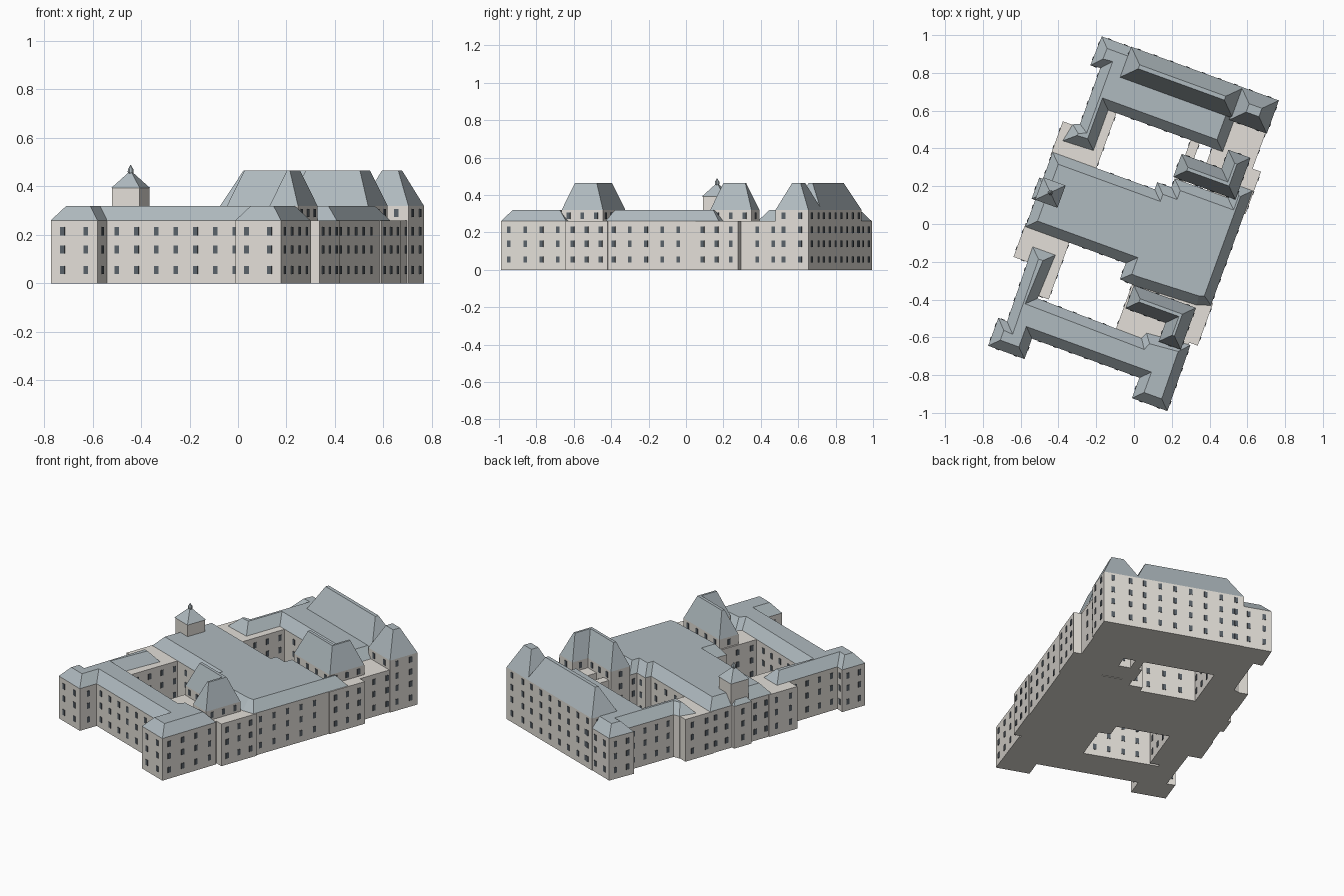
import bpy, bmesh, math
from mathutils import Vector

if "Cube" in bpy.data.objects:
    bpy.data.objects.remove(bpy.data.objects["Cube"])

ANG = math.radians(-20)
CA, SA = math.cos(ANG), math.sin(ANG)
EAVE, FLAT, RIDGE = 0.26, 0.32, 0.465


def world(u, v, z):
    return Vector((u * CA - v * SA, u * SA + v * CA, z))


def material(name, rgb):
    m = bpy.data.materials.new(name)
    m.diffuse_color = (*rgb, 1)
    m.use_nodes = True
    m.node_tree.nodes["Principled BSDF"].inputs["Base Color"].default_value = m.diffuse_color
    return m


WALL = material("stone", (0.77, 0.74, 0.69))
ROOF = material("slate", (0.43, 0.49, 0.52))
DARK = material("glass", (0.10, 0.12, 0.14))


def finish(bm, name, mat):
    bmesh.ops.recalc_face_normals(bm, faces=bm.faces)
    me = bpy.data.meshes.new(name)
    bm.to_mesh(me)
    bm.free()
    me.materials.append(mat)
    ob = bpy.data.objects.new(name, me)
    bpy.context.collection.objects.link(ob)


def loft(name, rings, mat):
    """Closed solid through rings of (polygon, z)."""
    bm = bmesh.new()
    loops = [[bm.verts.new(world(u, v, z)) for u, v in poly] for poly, z in rings]
    for a, b in zip(loops, loops[1:]):
        n = len(a)
        for i in range(n):
            bm.faces.new((a[i], a[(i + 1) % n], b[(i + 1) % n], b[i]))
    bm.faces.new(loops[0][::-1])
    bm.faces.new(loops[-1])
    finish(bm, name, mat)


def rect(u0, u1, v0, v1):
    return [(u0, v0), (u1, v0), (u1, v1), (u0, v1)]


def flip(poly):
    return [(u, -v) for u, v in reversed(poly)]


def inset(poly, d):
    """Mitred inward offset of a counter-clockwise polygon."""
    out = []
    for i, p in enumerate(poly):
        p = Vector(p)
        e1 = (p - Vector(poly[i - 1])).normalized()
        e2 = (Vector(poly[(i + 1) % len(poly)]) - p).normalized()
        n1, n2 = Vector((-e1.y, e1.x)), Vector((-e2.y, e2.x))
        out.append(tuple(p + (n1 + n2) * d / (1 + n1.dot(n2))))
    return out


def inside(p, poly):
    hit = False
    for i, (x1, y1) in enumerate(poly):
        x0, y0 = poly[i - 1]
        if (y0 > p[1]) != (y1 > p[1]) and p[0] < (x1 - x0) * (p[1] - y0) / (y1 - y0) + x0:
            hit = not hit
    return hit


solids = []


def block(name, poly, top, roof_top=None, slope=0.05):
    """Walls, with an optional hipped roof flattened at the top."""
    loft(name + "_walls", [(poly, 0), (poly, top)], WALL)
    solids.append((poly, top))
    if roof_top:
        loft(name + "_roof", [(poly, top), (inset(poly, slope), roof_top)], ROOF)


# Main low ranges
north = [(.31, .52), (.31, .872), (-.50, .875), (-.505, .71), (-.45, .715), (-.45, .40),
         (-.485, .385), (-.505, .285), (-.335, .292), (-.335, .52)]
south = [(-.505, -.87), (-.30, -.87), (-.30, -.755), (.305, -.755), (.305, -.87),
         (.505, -.87), (.50, -.50), (.26, -.52), (.245, -.555), (-.345, -.545),
         (-.335, -.297), (-.463, -.297), (-.455, -.715), (-.505, -.712)]
centre = [(-.535, -.21), (.03, -.21), (.03, -.30), (.105, -.305), (.46, -.29), (.53, -.265),
          (.53, .38), (.42, .38), (.42, .30), (.12, .30), (.12, .25), (.04, .25), (.04, .21),
          (-.535, .21), (-.535, .06), (-.555, .06), (-.555, -.06), (-.535, -.06)]
block("north_range", north, EAVE, FLAT)
block("south_range", south, EAVE, FLAT)
block("central_range", centre, EAVE, FLAT)

# Tall blocks with steep roofs
ell = [(.11, .305), (.46, .305), (.46, .54), (.335, .54), (.335, .435), (.11, .435)]
block("north_inner_wing", ell, FLAT, RIDGE, 0.056)
block("south_inner_wing", flip(ell), FLAT, RIDGE, 0.056)
block("north_tall_hall", rect(-.335, .30, .705, .877), FLAT, RIDGE, 0.075)
block("corner_pavilion", rect(.285, .497, .69, .877), FLAT, RIDGE, 0.07)

# Flat-roofed connectors, mirrored north and south
for label, f in (("north", lambda p: p), ("south", flip)):
    block(label + "_west_link", f(rect(-.54, -.33, .19, .382)), EAVE)
    block(label + "_court_gallery", f(rect(-.37, -.288, .19, .53)), EAVE)
    block(label + "_east_link", f(rect(.30, .537, .25, .49)), EAVE)
    block(label + "_east_terrace", f(rect(.30, .49, .45, .72)), EAVE)
block("north_court_partition", rect(.13, .18, .29, .54), EAVE)
block("north_court_infill", rect(.25, .34, .40, .54), EAVE)
block("south_court_infill", rect(.10, .40, -.565, -.28), EAVE)

# Windows on every exposed wall
bm = bmesh.new()
for k, (poly, top) in enumerate(solids):
    for i, q in enumerate(poly):
        a, b = Vector(poly[i - 1]), Vector(q)
        d = b - a
        n = max(1, round(d.length / 0.089))
        if d.length < 0.05:
            continue
        t = d.normalized()
        o = Vector((t.y, -t.x))
        for j in range(n):
            c = a + d * (j + 0.5) / n
            for z in (.055, .14, .215, .29):
                if z > top:
                    continue
                if any(inside(c + o * .004 + t * s, p) and h > z
                       for m, (p, h) in enumerate(solids) if m != k for s in (-.01, .01)):
                    continue
                vs = [bm.verts.new(world(*(c + t * s + o * w), z + h))
                      for w in (-.003, .003)
                      for s, h in ((-.01, -.017), (.01, -.017), (.01, .017), (-.01, .017))]
                for fc in ((0, 1, 2, 3), (4, 5, 6, 7), (0, 1, 5, 4),
                           (1, 2, 6, 5), (2, 3, 7, 6), (3, 0, 4, 7)):
                    bm.faces.new([vs[x] for x in fc])
finish(bm, "windows", DARK)


# Entrance tower with pyramid roof and finial
TU, TV = -.473, .005


def square(r):
    return rect(TU - r, TU + r, TV - r, TV + r)


def octagon(r):
    return [(TU + r * math.cos(i * math.pi / 4), TV + r * math.sin(i * math.pi / 4))
            for i in range(8)]


loft("tower_walls", [(square(.06), .25), (square(.06), .393)], WALL)
loft("tower_roof", [(square(.063), .393), (square(.009), .455)], ROOF)
loft("tower_finial", [(octagon(r), z) for r, z in
                      ((.009, .45), (.013, .46), (.012, .472), (.006, .48), (.002, .488))], ROOF)
